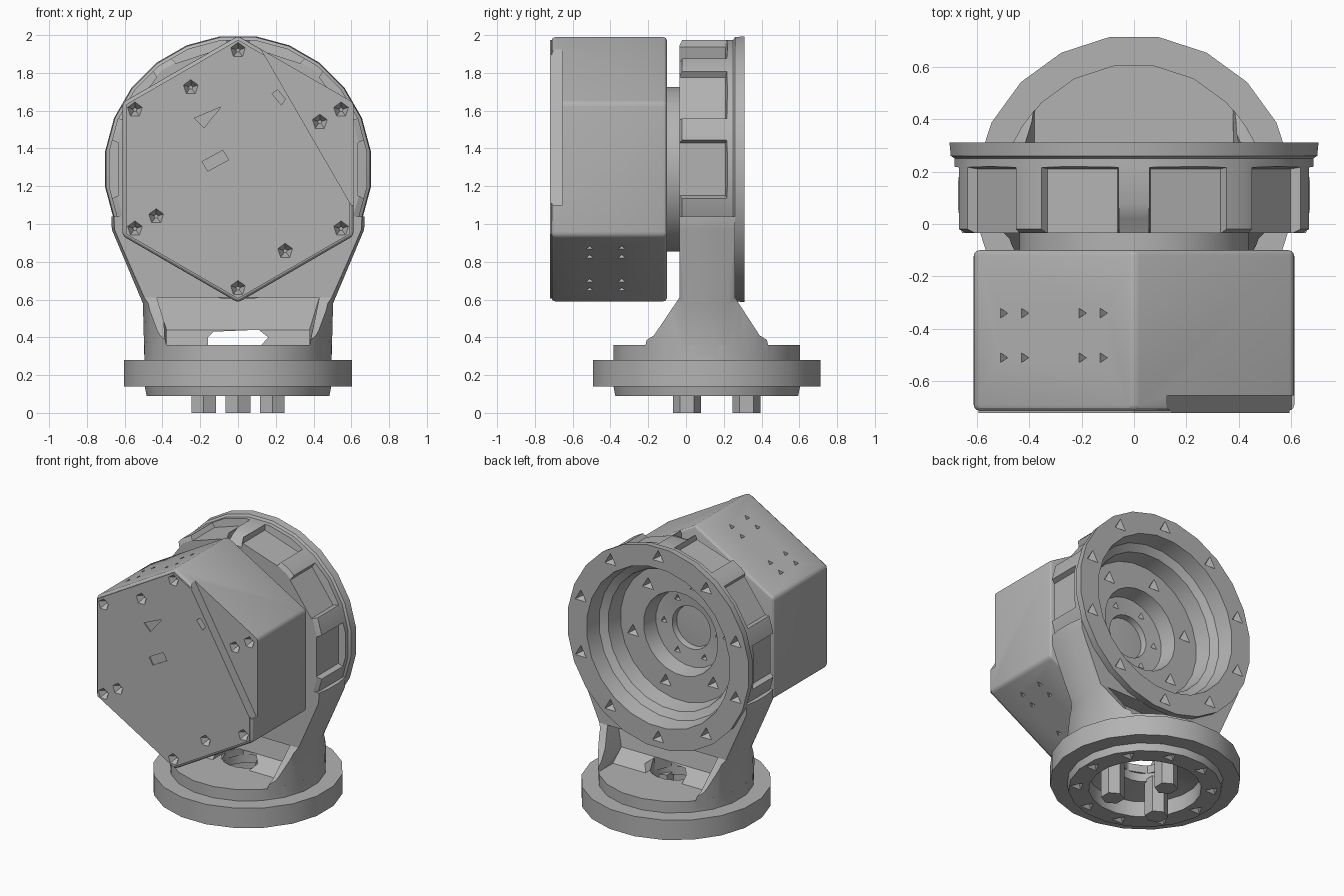
import bpy, bmesh, math
from math import sin, cos, radians, tau
from mathutils import Matrix, Vector

if "Cube" in bpy.data.objects:
    bpy.data.objects.remove(bpy.data.objects["Cube"], do_unlink=True)

metal = bpy.data.materials.new("plain grey")
metal.use_nodes = True
GREY = (0.45, 0.45, 0.45, 1)
metal.diffuse_color = GREY
metal.node_tree.nodes["Principled BSDF"].inputs["Base Color"].default_value = GREY

RING_Z = 1.29   # height of the joint axis
BASE_Y = 0.11   # depth of the base axis


def finish(name, bm):
    bmesh.ops.recalc_face_normals(bm, faces=bm.faces)
    mesh = bpy.data.meshes.new(name)
    bm.to_mesh(mesh)
    bm.free()
    mesh.materials.append(metal)
    ob = bpy.data.objects.new(name, mesh)
    bpy.context.collection.objects.link(ob)
    return ob


def prism(name, pts, axis, a, b):
    """Polygon extruded along x (points are y,z) or y (points are x,z)."""
    bm = bmesh.new()
    place = (lambda u, v, t: (t, u, v)) if axis == "x" else (lambda u, v, t: (u, t, v))
    face = bm.faces.new([bm.verts.new(place(u, v, a)) for u, v in pts])
    new = bmesh.ops.extrude_face_region(bm, geom=[face])["geom"]
    shift = Vector(place(0, 0, b - a))
    bmesh.ops.translate(bm, vec=shift, verts=[g for g in new if isinstance(g, bmesh.types.BMVert)])
    return finish(name, bm)


def lathe(name, profile, axis, sides):
    """Closed (radius, position) loop turned about the base or joint axis."""
    bm = bmesh.new()
    rows = []
    for i in range(sides):
        t = tau * (i + 0.5) / sides
        if axis == "z":
            row = [(r * cos(t), BASE_Y + r * sin(t), h) for r, h in profile]
        else:
            row = [(r * cos(t), h, RING_Z + r * sin(t)) for r, h in profile]
        rows.append([bm.verts.new(p) for p in row])
    n = len(profile)
    for i in range(sides):
        p, q = rows[i], rows[(i + 1) % sides]
        for j in range(n):
            k = (j + 1) % n
            bm.faces.new((p[j], q[j], q[k], p[k]))
    return finish(name, bm)


def rod(name, centre, axis, radius, length, sides):
    bm = bmesh.new()
    turn = Vector(axis).to_track_quat("Z", "Y").to_matrix().to_4x4()
    bmesh.ops.create_cone(bm, cap_ends=True, segments=sides, radius1=radius, radius2=radius,
                          depth=length, matrix=Matrix.Translation(centre) @ turn)
    return finish(name, bm)


def pits(spots, radius=0.055, depth=0.05, sides=3):
    """Small pointed screw recesses as one cutter; spots are (point, outward normal)."""
    bm = bmesh.new()
    for point, normal in spots:
        normal = Vector(normal)
        turn = normal.to_track_quat("Z", "Y").to_matrix().to_4x4()
        centre = Vector(point) - normal * (depth / 2 - 0.006)
        bmesh.ops.create_cone(bm, cap_ends=True, segments=sides, radius1=radius * 0.25, radius2=radius,
                              depth=depth, matrix=Matrix.Translation(centre) @ turn)
    return finish("pit_cutter", bm)


def apply(ob, mod):
    bpy.context.view_layer.objects.active = ob
    bpy.ops.object.modifier_apply(modifier=mod.name)


def cut(targets, cutter, operation="DIFFERENCE"):
    for ob in targets:
        mod = ob.modifiers.new("cut", "BOOLEAN")
        mod.operation, mod.object, mod.solver = operation, cutter, "EXACT"
        apply(ob, mod)
    bpy.data.objects.remove(cutter, do_unlink=True)


def bevel(ob, width, segments):
    mod = ob.modifiers.new("bevel", "BEVEL")
    mod.width, mod.segments, mod.limit_method = width, segments, "ANGLE"
    apply(ob, mod)


def around(radius, y, count, start=0):
    """Points about the joint axis."""
    for i in range(count):
        t = radians(start) + tau * i / count
        yield Vector((radius * cos(t), y, RING_Z + radius * sin(t)))


# Base: flange with a raised seat, open underneath
base = lathe("base_flange", [(0.49, 0.09), (0.5, 0.14), (0.61, 0.14), (0.61, 0.28), (0.5, 0.28),
                             (0.5, 0.36), (0.17, 0.36), (0.17, 0.24), (0.36, 0.2), (0.36, 0.09)], "z", 20)
cut([base], pits([((0.43 * cos(tau * i / 10), BASE_Y + 0.43 * sin(tau * i / 10), 0.09), (0, 0, -1))
                  for i in range(10)]))

# Locating pins under the base
for i in range(3):
    t = radians(90 + 120 * i)
    rod(f"base_pin_{i + 1}", (0.21 * cos(t), BASE_Y + 0.21 * sin(t), 0.13), (0, 0, 1), 0.075, 0.26, 6)

# Neck: flared foot, trimmed round, blending into the ring
flare = [(-0.25, 0.3), (-0.25, 0.36), (-0.17, 0.41), (-0.035, 0.61), (-0.035, 1.04)]
neck = prism("neck", flare + [(0.26 if z > 0.5 else 2 * BASE_Y - y, z) for y, z in reversed(flare)],
             "x", -0.8, 0.8)
cut([neck], lathe("trim", [(0.001, 0.2), (0.495, 0.2), (0.505, 0.58), (0.67, 0.97), (0.68, 1.2), (0.001, 1.2)],
                  "z", 40), "INTERSECT")
cut([neck], rod("clear", (0, 0.1, RING_Z), (0, 1, 0), 0.64, 2, 24))
pocket = [(-0.6, 0.355), (-0.06, 0.355), (0.04, 0.44), (0.07, 0.61), (-0.6, 0.61)]
for flip in (False, True):
    side = [(2 * BASE_Y - y, z) for y, z in pocket] if flip else pocket
    window = prism("window", side, "x", -0.43, 0.43)
    for v in window.data.vertices:   # narrow the foot of the opening
        if v.co.z < 0.5:
            v.co.x *= 0.88
    cut([neck], window)
cut([neck], rod("bore", (0, BASE_Y, 0.32), (0, 0, 1), 0.17, 0.2, 8))
cut([neck], prism("cable_slot", [(-0.16, 0.355), (0.12, 0.355), (0.16, 0.4), (0.11, 0.44), (-0.13, 0.43),
                                 (-0.16, 0.4)], "y", -0.5, 0.7))

# Ring: stepped cup with a rear lip and a stub towards the housing
ring = lathe("joint_ring", [(0.66, -0.035), (0.69, -0.02), (0.69, 0.25), (0.705, 0.26), (0.71, 0.31),
                            (0.56, 0.31), (0.54, 0.2), (0.49, 0.17), (0.47, 0.06), (0.29, 0.06),
                            (0.27, -0.05), (0.15, -0.06), (0.14, -0.12), (0.44, -0.12), (0.44, -0.035)], "y", 24)
back = (0, 1, 0)
spots = [(p, back) for p in around(0.635, 0.31, 10, 18)]
spots += [(p, back) for p in around(0.38, 0.06, 6, -12)]
cut([ring], pits(spots))
cut([ring], pits([(p, back) for p in around(0.21, -0.055, 6)], 0.03, 0.04))

# Pockets round the upper rim, open to the front, with a sloping notch at the very top
bm = bmesh.new()
for i in range(6):
    made = bmesh.ops.create_cube(bm, size=1)["verts"]
    for v in made:
        inner, rear = v.co.x < 0, v.co.y > 0
        v.co = Vector((0.635 if inner else 0.75,
                       (0.21 if inner else 0.23) if rear else -0.08,
                       v.co.z * (0.28 if inner else 0.38)))
    bmesh.ops.transform(bm, verts=made, matrix=Matrix.Translation((0, 0, RING_Z)) @
                        Matrix.Rotation(-radians(36 * i), 4, "Y"))
cut([ring], finish("pockets", bm))
cut([ring], prism("notch", [(-0.1, 1.89), (-0.03, 1.91), (0.02, 1.95), (0.11, 1.99), (-0.1, 2.05)],
                  "x", -0.055, 0.055))


# Housing: rounded hexagonal box with a cover plate
def hexagon(radius):
    return [(radius * sin(tau * i / 6), RING_Z + radius * cos(tau * i / 6)) for i in range(6)]


housing = prism("housing", hexagon(0.706), "y", -0.712, -0.1)
bevel(housing, 0.022, 3)
cover = prism("front_cover", hexagon(0.685), "y", -0.72, -0.69)
# Shallow step along one upper edge
cut([housing, cover], prism("step", [(0.12, 1.93), (0.6, 1.1), (0.85, 1.1), (0.85, 2.05), (0.12, 2.05)],
                            "y", -0.8, -0.655))
front = (0, -1, 0)
spots = [(p, front) for p in around(0.63, -0.72, 6, 30)] + [(p, front) for p in around(0.5, -0.72, 4, 30)]
spots = [(p + Vector((0, 0.065 if p.x > 0.3 and p.z > 1.4 else 0, 0)), n) for p, n in spots]
cut([housing, cover], pits(spots, 0.045, 0.05, 5))

# Mounting holes on two opposite slanted faces
spots = []
for s in (-1, 1):
    normal = Vector((s * 0.5, 0, -s * cos(radians(30))))
    for x in (0.12, 0.2, 0.42, 0.5):
        for y in (-0.51, -0.34):
            spots.append(((s * x, y, RING_Z - s * (0.706 - x * math.tan(radians(30)))), normal))
cut([housing], pits(spots, 0.024, 0.04))

# Shallow slots in the cover and in the step
for outline, depth in (([(-0.19, 1.33), (-0.08, 1.39), (-0.05, 1.34), (-0.16, 1.28)], -0.712),
                       ([(-0.23, 1.56), (-0.09, 1.62), (-0.18, 1.51)], -0.712),
                       ([(0.18, 1.69), (0.21, 1.71), (0.25, 1.66), (0.23, 1.63)], -0.645)):
    cut([housing, cover], prism("slot", outline, "y", -0.8, depth))

# Soft shading with crisp edges
for ob in bpy.context.scene.objects:
    ob.select_set(ob.type == "MESH")
bpy.context.view_layer.objects.active = ring
bpy.ops.object.shade_smooth_by_angle(angle=radians(25))
